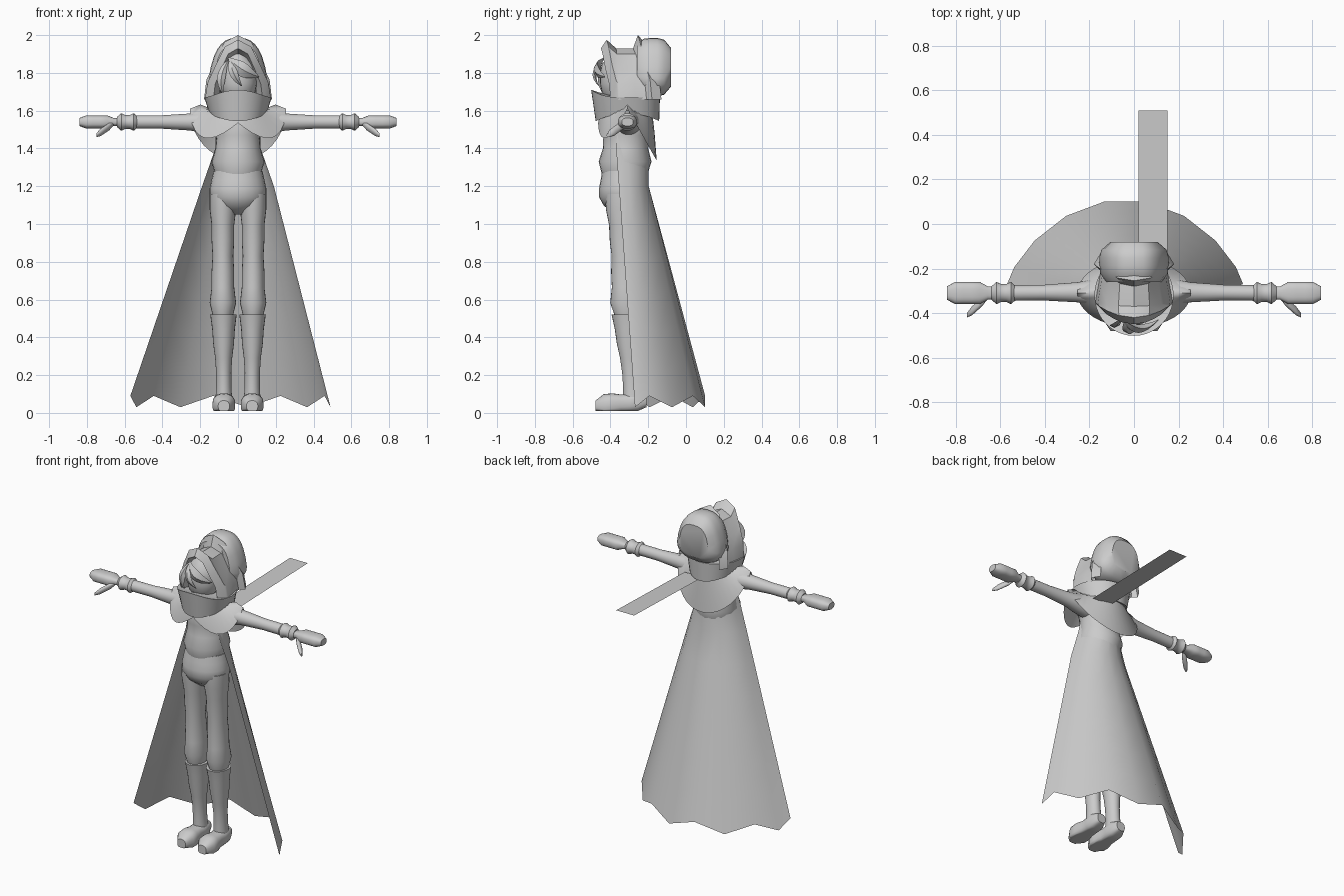
import bpy, bmesh, math
from mathutils import Vector

cube = bpy.data.objects.get("Cube")
if cube:
    bpy.data.objects.remove(cube, do_unlink=True)

grey = bpy.data.materials.new("plain_grey")
grey.use_nodes = True
colour = (0.6, 0.6, 0.6, 1)
grey.diffuse_color = colour
grey.node_tree.nodes["Principled BSDF"].inputs["Base Color"].default_value = colour


def loft(name, rings, closed=True, caps=False, angle=40):
    """Skin a list of equally long point rings."""
    bm = bmesh.new()
    rows = [[bm.verts.new(point) for point in ring] for ring in rings]
    count = len(rows[0])
    for low, high in zip(rows, rows[1:]):
        for i in range(count if closed else count - 1):
            j = (i + 1) % count
            bm.faces.new((low[i], low[j], high[j], high[i]))
    if caps:
        bm.faces.new(rows[0])
        bm.faces.new(rows[-1])
    bmesh.ops.recalc_face_normals(bm, faces=bm.faces)
    mesh = bpy.data.meshes.new(name)
    bm.to_mesh(mesh)
    bm.free()
    for poly in mesh.polygons:
        poly.use_smooth = True
    mesh.set_sharp_from_angle(angle=math.radians(angle))
    mesh.materials.append(grey)
    obj = bpy.data.objects.new(name, mesh)
    bpy.context.collection.objects.link(obj)


def limb(name, start, end, radii, squash=1.0, side=1, power=1.0, taper=0.0):
    """Tube with evenly spaced radii; squash scales the second cross axis,
    power squares the section off and taper narrows it towards the top."""
    start, end = Vector(start), Vector(end)
    span = end - start
    axis = max(range(3), key=lambda k: abs(span[k]))
    first, second = [k for k in range(3) if k != axis]
    segments = 24
    rings = []
    for row, radius in enumerate(radii):
        centre = start + span * row / (len(radii) - 1)
        ring = []
        for i in range(segments):
            turn = math.tau * i / segments
            c, s = math.cos(turn), math.sin(turn)
            point = centre.copy()
            point[first] += radius * math.copysign(abs(c) ** power, c)
            point[second] += radius * squash * math.copysign(abs(s) ** power, s)
            point.x *= side * (1 - taper * max(point.z - centre.z + radius / 2, 0))
            point.z = max(point.z, .01)
            ring.append(point)
        rings.append(ring)
    loft(name, rings, caps=True)


def oval(wide, deep, y, height):
    """Horizontal oval whose height is a rule of its cosine and sine."""
    turns = [math.tau * i / 40 for i in range(40)]
    return [Vector((wide * math.cos(t), y + deep * math.sin(t),
                    height(math.cos(t), math.sin(t)))) for t in turns]


def blend(ring_a, ring_b, t):
    return [a.lerp(b, t) for a, b in zip(ring_a, ring_b)]


# Torso, hips and face
limb("tunic", (0, -.325, 1.26), (0, -.31, 1.68), [.12, .14, .12, .12, .13, .1, .07])
limb("hips", (0, -.33, 1.05), (0, -.33, 1.28), [.05, .12, .15, .15, .14, .13], .87)
limb("face", (0, -.355, 1.64), (0, -.355, 1.9), [.05, .09, .1, .1, .09, .04])

for side, label in ((1, "left_"), (-1, "right_")):
    # Legs and boots
    limb(label + "trouser_leg", (.08, -.31, .5), (.08, -.34, 1.16),
         [.05, .07, .06, .06, .055, .06, .06, .07, .07], 1.25, side)
    limb(label + "boot_shaft", (.075, -.28, .06), (.077, -.31, .52),
         [.045, .04, .04, .045, .055, .06, .07], 1.2, side)
    limb(label + "boot_foot", (.075, -.21, .06), (.075, -.48, .035),
         [.03, .05, .05, .05, .06, .06, .03], 1, side, .8)
    # Arms, cuffs and mitten hands
    limb(label + "arm", (.1, -.305, 1.54), (.56, -.31, 1.54),
         [.07, .06, .045, .04, .035, .035, .035], 1, side)
    limb(label + "cuff", (.53, -.31, 1.54), (.64, -.31, 1.54),
         [.03, .05, .04, .04, .05, .03], .92, side)
    limb(label + "hand", (.62, -.31, 1.54), (.84, -.31, 1.54),
         [.03, .03, .05, .05, .05, .05, .03], .7, side, .75)
    limb(label + "thumb", (.66, -.33, 1.53), (.75, -.41, 1.47),
         [.01, .02, .02, .02, .01], 1, side)


# Long cape, open at the front, with a ragged hem
def cape_arc(wide, front, deep, z, shift=0.0, jag=0.0, bulge=1.0):
    count = 10
    arc = []
    for i in range(count):
        turn = math.pi * i / (count - 1)
        arc.append(Vector((shift - wide * math.cos(turn),
                           front + deep * max(math.sin(turn), 0) ** bulge,
                           z + jag * (-1) ** i)))
    return arc


waist = cape_arc(.19, -.355, .16, 1.2)
hem = cape_arc(.53, -.27, .38, .06, shift=-.04, jag=.03, bulge=1.5)
cape = [cape_arc(.1, -.36, .15, 1.55), cape_arc(.12, -.37, .17, 1.4)]
cape += [blend(waist, hem, step / 6) for step in range(7)]
loft("long_cape", cape, closed=False, angle=70)


# Shoulder mantle: two lobes in front, one long drop behind
def mantle_height(c, s):
    if s > 0:
        return 1.61 - .275 * s
    return 1.61 + .075 * s - .2 * abs(s * c)


neck = oval(.13, .13, -.31, lambda c, s: 1.605)
edge = oval(.255, .155, -.31, mantle_height)
middle = [p + Vector((0, 0, .025)) for p in blend(neck, edge, .55)]
loft("shoulder_mantle", [neck, middle, edge], angle=70)

# Wrapped scarf, raised at the chin, and its trailing tail
top = oval(.178, .182, -.32, lambda c, s: 1.67 + .04 * max(-s, 0) ** 3)
bottom = oval(.152, .168, -.31, lambda c, s: 1.585 - .04 * s * s)
centre = Vector((0, -.31, 1.65))
inner_low, inner_top = ([p.lerp(centre, .25) for p in ring] for ring in (bottom, top))
loft("scarf", [inner_low, bottom, top, inner_top], caps=True)
loft("scarf_tail", [[(x, y, z) for x in (.02, .15)] for y, z in ((-.2, 1.54), (.51, 1.56))],
     closed=False)

# Gabled hood: face opening, brim, crown, then a raised ridge
GABLE = [(1, 0), (.93, .3), (.7, .57), (.4, .89), (0, 1)]


def hood_ring(y, peak, wide, sweep):
    base = 1.66
    half = [(wide * u, y + sweep * u * u, base + (peak - base) * v) for u, v in GABLE]
    return half + [(-x, y, z) for x, y, z in half[-2::-1]]


loft("hood_front", [hood_ring(*row) for row in (
    (-.36, 1.89, .1, .02), (-.45, 1.93, .13, .05), (-.42, 1.975, .17, .06),
    (-.37, 1.93, .175, .02), (-.27, 1.93, .16, 0), (-.2, 1.92, .15, 0))],
     closed=False, angle=35)
loft("hood_ridge", [hood_ring(*row) for row in (
    (-.28, 1.93, .15, .07), (-.255, 2, .18, .075), (-.2, 1.94, .15, .07))],
     closed=False, angle=30)
limb("hood_back", (0, -.26, 1.83), (0, -.08, 1.83),
     [.13, .16, .165, .165, .155, .11], .94, power=.7, taper=1.5)


# Swept locks of hair
def lock(name, start, bend, end, width):
    """Flat tapering lock along a curve through three guide points."""
    start, bend, end = Vector(start), Vector(bend), Vector(end)
    rings = []
    for i in range(9):
        t = i / 8
        point = start.lerp(bend, t).lerp(bend.lerp(end, t), t)
        reach = width * (.1 + math.sin(math.pi * t))
        heading = (bend - start).lerp(end - bend, t)
        across = heading.cross(Vector((0, 1, 0))).normalized() * reach
        out = Vector((0, reach / 2, 0))
        rings.append([point + across, point - out, point - across, point + out])
    loft(name, rings, caps=True)


lock("wide_fringe", (-.05, -.43, 1.88), (.01, -.51, 1.81), (.11, -.43, 1.78), .035)
lock("narrow_fringe", (-.04, -.43, 1.88), (-.04, -.52, 1.8), (.02, -.46, 1.73), .02)
lock("side_lock", (-.05, -.42, 1.87), (-.11, -.48, 1.78), (-.08, -.44, 1.69), .02)
